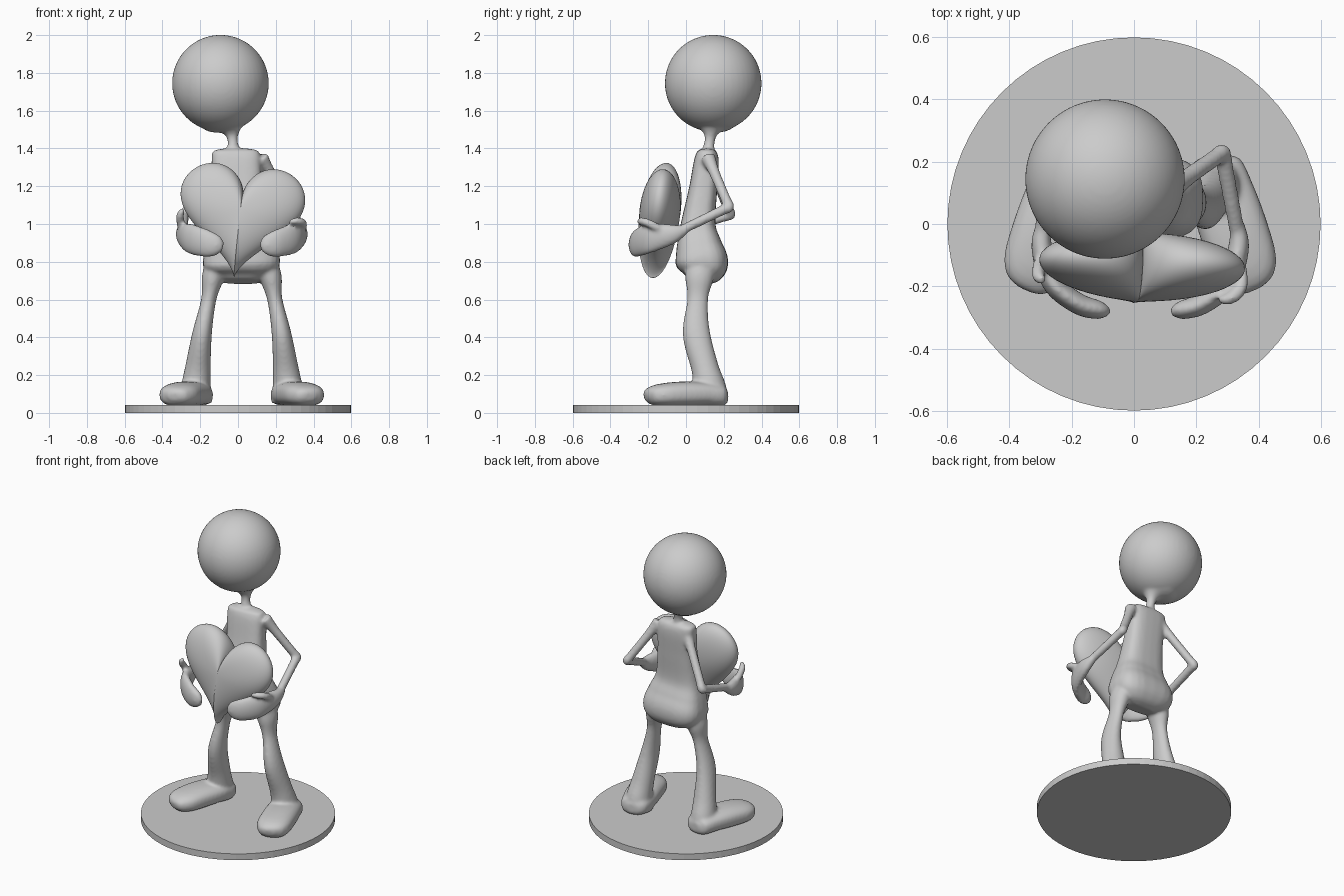
import bpy, bmesh, math
from mathutils import Vector, Matrix

cube = bpy.data.objects.get("Cube")
if cube:
    bpy.data.objects.remove(cube)

grey = bpy.data.materials.new("clay grey")
grey.use_nodes = True
COLOUR = (0.6, 0.6, 0.6, 1)
grey.diffuse_color = COLOUR
grey.node_tree.nodes["Principled BSDF"].inputs["Base Color"].default_value = COLOUR

X, Z = Vector((1, 0, 0)), Vector((0, 0, 1))
MID = 0.02  # mirror plane of the pose


def finish(bm, name, smooth=True):
    bmesh.ops.recalc_face_normals(bm, faces=bm.faces)
    mesh = bpy.data.meshes.new(name)
    bm.to_mesh(mesh)
    bm.free()
    mesh.materials.append(grey)
    for p in mesh.polygons:
        p.use_smooth = smooth
    obj = bpy.data.objects.new(name, mesh)
    bpy.context.collection.objects.link(obj)
    return obj


def spline(keys, steps=6):
    """Catmull-Rom through keys of (x, y, z, radius a, radius b)."""
    keys = [Vector(k) for k in keys]
    pts = [keys[0] * 2 - keys[1]] + keys + [keys[-1] * 2 - keys[-2]]
    out = []
    for p, q, r, s in zip(pts, pts[1:], pts[2:], pts[3:]):
        for i in range(steps):
            t = i / steps
            out.append(0.5 * (2 * q + (r - p) * t + (2 * p - 5 * q + 4 * r - s) * t**2
                              + (3 * q - p - 3 * r + s) * t**3))
    return out + [keys[-1]]


def loft(bm, keys, ref=X, box=2.0, sides=24):
    """Closed tube; radius a lies along ref, radius b across it."""
    pts = spline(keys)
    rings = []
    for i, p in enumerate(pts):
        tangent = (pts[min(i + 1, len(pts) - 1)].xyz - pts[max(i - 1, 0)].xyz).normalized()
        side = (ref - tangent * ref.dot(tangent)).normalized()
        across = tangent.cross(side)
        ring = []
        for k in range(sides):
            c, s = math.cos(math.tau * k / sides), math.sin(math.tau * k / sides)
            u = math.copysign(abs(c) ** (2 / box), c) * max(p[3], 0.004)
            v = math.copysign(abs(s) ** (2 / box), s) * max(p[4], 0.004)
            ring.append(bm.verts.new(p.xyz + side * u + across * v))
        rings.append(ring)
    for a, b in zip(rings, rings[1:]):
        for k in range(sides):
            n = (k + 1) % sides
            bm.faces.new((a[k], a[n], b[n], b[k]))
    bm.faces.new(rings[0][::-1])
    bm.faces.new(rings[-1])


def placed(keys, sign):
    """Shift offsets from the mirror plane to one side of the body."""
    return [(MID + sign * k[0], *k[1:]) for k in keys]


def tube(points, radii):
    return [(*p, r, r) for p, r in zip(points, radii)]


body = bmesh.new()

# Head and flared neck
bmesh.ops.create_uvsphere(body, u_segments=48, v_segments=32, radius=0.256,
                          matrix=Matrix.Translation((-0.093, 0.144, 1.745)))
loft(body, tube([(-0.02, 0.115, 1.34), (-0.025, 0.12, 1.40), (-0.03, 0.128, 1.46),
                 (-0.037, 0.132, 1.50), (-0.055, 0.138, 1.55), (-0.075, 0.14, 1.62)],
                [0.045, 0.031, 0.03, 0.06, 0.14, 0.17]))

# Torso and hips
loft(body, [(-0.01, 0.11, 1.40, 0.06, 0.02), (-0.01, 0.11, 1.385, 0.12, 0.05),
            (-0.01, 0.108, 1.33, 0.13, 0.066), (0.0, 0.09, 1.18, 0.13, 0.075),
            (0.005, 0.065, 1.0, 0.15, 0.092), (0.012, 0.07, 0.89, 0.185, 0.12),
            (0.018, 0.083, 0.80, 0.205, 0.14), (0.02, 0.08, 0.74, 0.18, 0.12),
            (0.02, 0.07, 0.695, 0.1, 0.06)], box=3.0)

LEG = [(0.13, 0.075, 0.80, 0.06, 0.08), (0.155, 0.07, 0.71, 0.058, 0.075),
       (0.175, 0.062, 0.60, 0.04, 0.055), (0.21, 0.055, 0.42, 0.052, 0.073),
       (0.232, 0.1, 0.24, 0.068, 0.073), (0.243, 0.125, 0.13, 0.08, 0.088),
       (0.243, 0.13, 0.05, 0.09, 0.088)]
FOOT = [(0.235, 0.22, 0.09, 0.03, 0.04), (0.24, 0.19, 0.09, 0.055, 0.085),
        (0.26, 0.1, 0.1, 0.062, 0.105), (0.3, -0.02, 0.1, 0.066, 0.11),
        (0.335, -0.13, 0.095, 0.06, 0.105), (0.352, -0.19, 0.09, 0.045, 0.075),
        (0.36, -0.212, 0.085, 0.02, 0.035)]
HAND = [(0.312, 0.0, 0.97, 0.024, 0.024), (0.315, -0.08, 0.945, 0.055, 0.034),
        (0.28, -0.19, 0.925, 0.078, 0.034), (0.2, -0.255, 0.9, 0.075, 0.034),
        (0.135, -0.275, 0.885, 0.058, 0.03), (0.1, -0.28, 0.875, 0.025, 0.014)]
THUMBS = {1: [(0.31, -0.1, 0.95), (0.325, -0.19, 1.0), (0.295, -0.235, 1.015), (0.25, -0.245, 1.01)],
          -1: [(0.31, -0.1, 0.95), (0.325, -0.14, 1.01), (0.325, -0.17, 1.05), (0.31, -0.18, 1.08)]}
ELBOWS = {1: (0.263, 0.228, 1.09), -1: (0.305, 0.235, 1.05)}

# Legs, feet, arms and mitten hands on both sides
for sign in (1, -1):
    loft(body, placed(LEG, sign))
    loft(body, placed(FOOT, sign), ref=Z, box=2.5)
    shoulder, elbow, wrist = Vector((0.1, 0.115, 1.355)), Vector(ELBOWS[sign]), Vector((0.312, -0.03, 0.965))
    arm = [shoulder, shoulder.lerp(elbow, 0.3), shoulder.lerp(elbow, 0.85), elbow,
           elbow.lerp(wrist, 0.15), wrist]
    loft(body, placed(tube(arm, [0.04, 0.029, 0.027, 0.028, 0.027, 0.025]), sign))
    loft(body, placed(HAND, sign), ref=Z)
    loft(body, placed(tube(THUMBS[sign], [0.022, 0.022, 0.021, 0.012]), sign), ref=Vector((0.3, 0.1, 1)))

# Fuse the limbs into one soft skin
figure = finish(body, "figure_body")
fuse = figure.modifiers.new("fuse", "REMESH")
fuse.mode = "VOXEL"
fuse.voxel_size = 0.0095
fuse.use_smooth_shade = True
soften = figure.modifiers.new("soften", "SMOOTH")
soften.factor = 0.5
soften.iterations = 8

# Puffy heart held in the hands
bm = bmesh.new()
SEG, RINGS, SIZE, DEPTH = 96, 16, 0.0207, 0.108
rings = []
for j in range(1, 2 * RINGS):
    lat = math.pi * j / (2 * RINGS)
    ring = []
    for k in range(SEG):
        t = math.tau * k / SEG
        u = 16 * math.sin(t) ** 3
        v = 13 * math.cos(t) - 5 * math.cos(2 * t) - 2 * math.cos(3 * t) - math.cos(4 * t)
        r = SIZE * math.sin(lat)
        ring.append(bm.verts.new((u * r, -DEPTH * math.cos(lat), v * r)))
    rings.append(ring)
for a, b in zip(rings, rings[1:]):
    for k in range(SEG):
        n = (k + 1) % SEG
        bm.faces.new((a[k], a[n], b[n], b[k]))
for ring, y in ((rings[0], -DEPTH), (rings[-1], DEPTH)):
    pole = bm.verts.new((0, y, 0))
    for k in range(SEG):
        bm.faces.new((ring[k], ring[(k + 1) % SEG], pole))
heart = finish(bm, "heart")
heart.location = (0.017, -0.138, 1.062)
heart.rotation_euler = (math.radians(-7), math.radians(6), math.radians(-3))

# Round stand
bm = bmesh.new()
bmesh.ops.create_cone(bm, cap_ends=True, segments=64, radius1=0.598, radius2=0.598, depth=0.043,
                      matrix=Matrix.Translation((0, 0, 0.0215)))
finish(bm, "stand", smooth=False)
